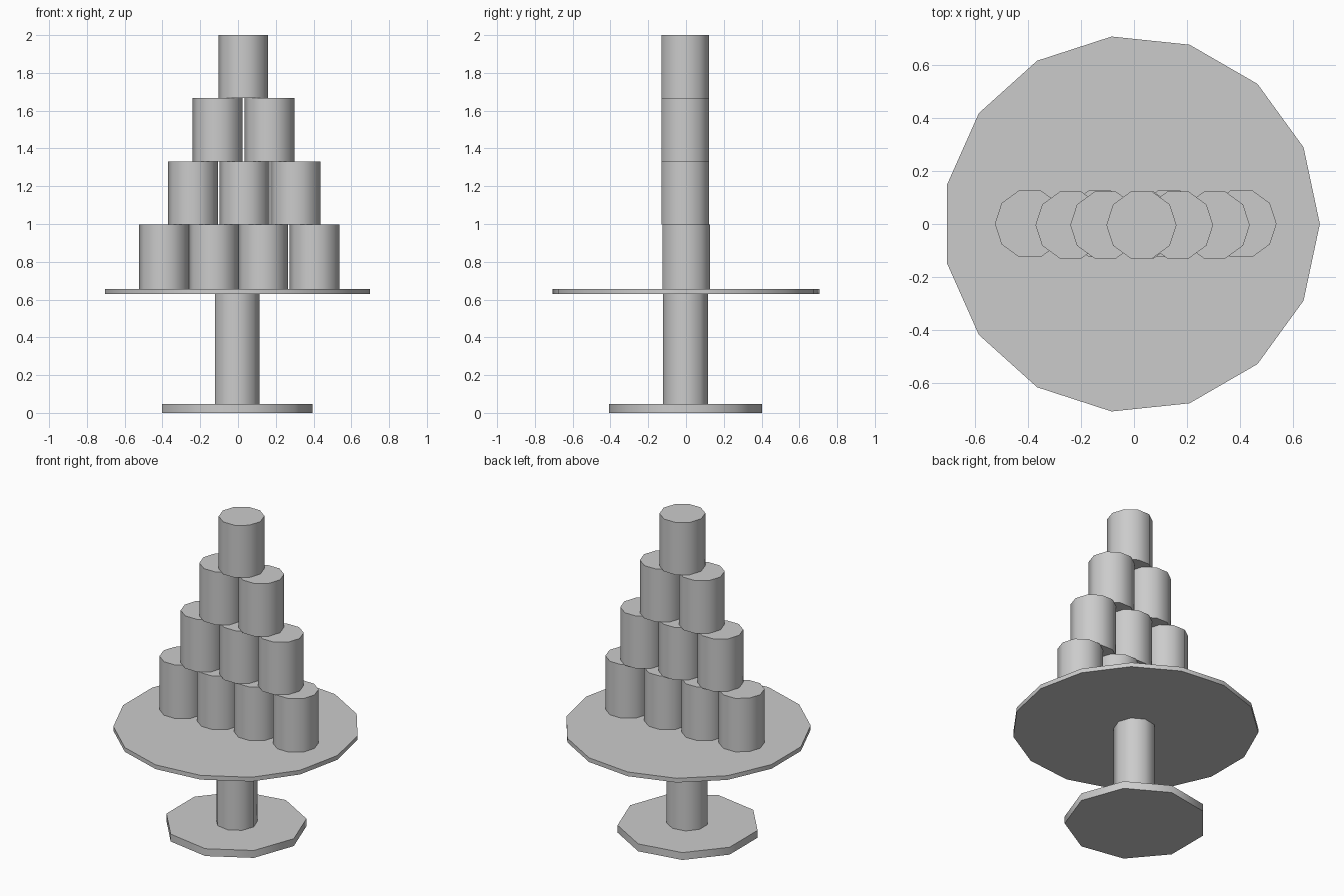
import bpy
from math import radians

if "Cube" in bpy.data.objects:
    bpy.data.objects.remove(bpy.data.objects["Cube"])


def disc(name, sides, radius, x, y, z0, z1):
    """Upright capped cylinder with its first corner on +x, smooth sides, flat caps."""
    bpy.ops.mesh.primitive_cylinder_add(
        vertices=sides, radius=radius, depth=z1 - z0,
        location=(x, y, (z0 + z1) / 2), rotation=(0, 0, radians(-90)))
    ob = bpy.context.object
    ob.name = name
    bpy.ops.object.shade_smooth_by_angle(angle=radians(50))
    return ob


# Pedestal stand
disc("stand_base", 9, 0.411, -0.017, -0.002, 0.0, 0.047)
disc("stand_post", 9, 0.121, -0.008, -0.003, 0.047, 0.63)
disc("stand_plate", 15, 0.71, -0.01, 0.0, 0.63, 0.657)

# Pyramid of stacked cans: (bottom, top, y, x centres)
rows = [
    (0.657, 0.997, 0.001, (-0.392, -0.129, 0.132, 0.405)),
    (0.997, 1.331, -0.004, (-0.239, 0.034, 0.304)),
    (1.331, 1.667, -0.004, (-0.108, 0.166)),
    (1.667, 2.0, -0.004, (0.028,)),
]
for r, (z0, z1, y, xs) in enumerate(rows, 1):
    for i, x in enumerate(xs, 1):
        disc(f"can_row{r}_{i}", 10, 0.132, x, y, z0, z1)
